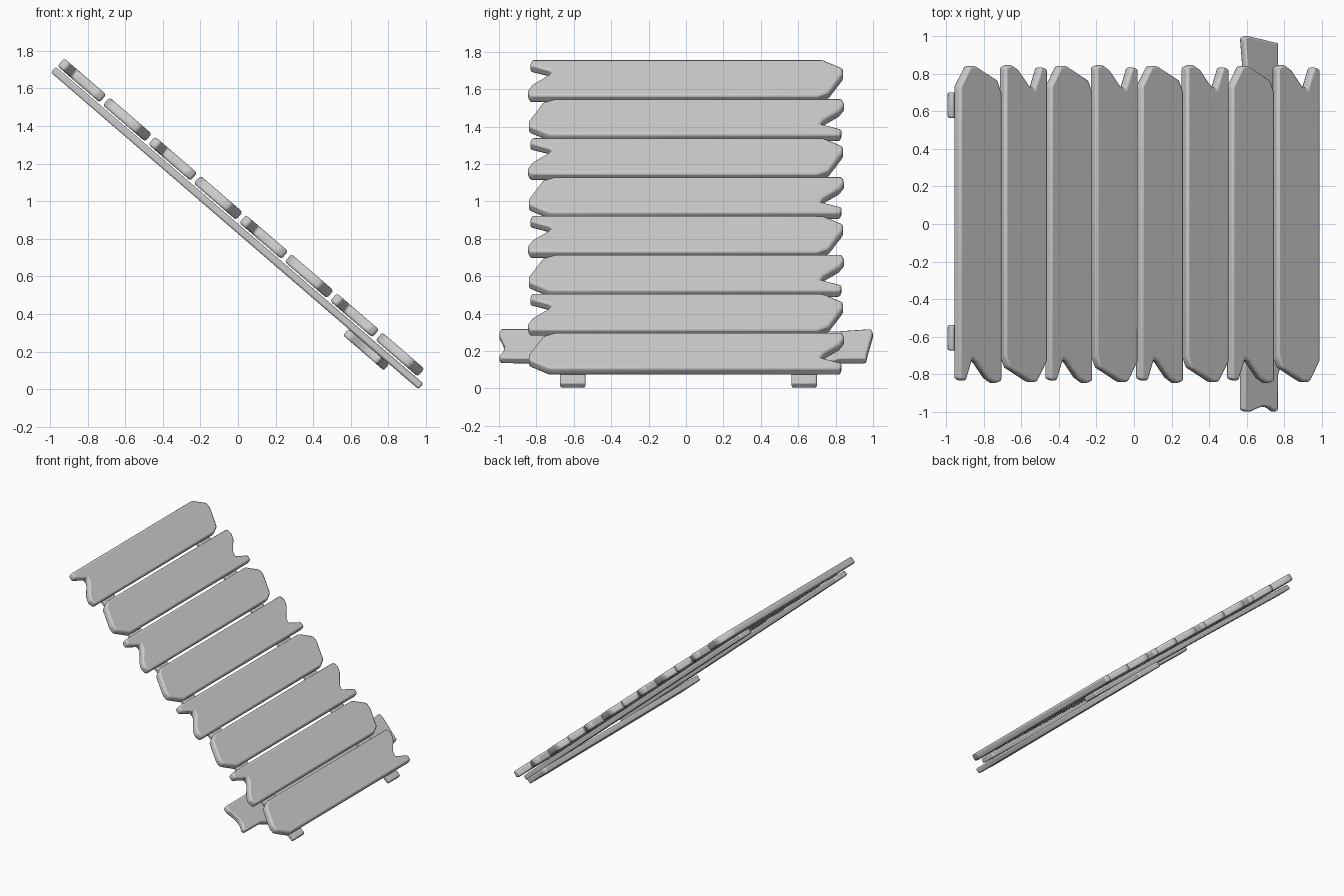
import bpy, bmesh, math
from mathutils import Matrix

if "Cube" in bpy.data.objects:
    bpy.data.objects.remove(bpy.data.objects["Cube"])

# Frame of the sloped ramp: local x runs down the slope, local z is its normal
ANGLE = math.radians(40.75)
RAMP = Matrix.Translation((-0.005, 0, 0.858)) @ Matrix.Rotation(ANGLE, 4, 'Y')


def board(name, outline, thick, place, bevel):
    """Extrude a flat outline into a bevelled board on the ramp."""
    bm = bmesh.new()
    face = bm.faces.new([bm.verts.new((x, y, -thick / 2)) for x, y in outline])
    ext = bmesh.ops.extrude_face_region(bm, geom=[face])
    for v in ext['geom']:
        if isinstance(v, bmesh.types.BMVert):
            v.co.z += thick
    bmesh.ops.recalc_face_normals(bm, faces=bm.faces)
    mesh = bpy.data.meshes.new(name)
    bm.to_mesh(mesh)
    bm.free()
    ob = bpy.data.objects.new(name, mesh)
    bpy.context.collection.objects.link(ob)
    ob.matrix_world = RAMP @ place
    mod = ob.modifiers.new("rounded_edges", 'BEVEL')
    mod.width, mod.segments = bevel, 2
    mod.limit_method, mod.angle_limit = 'ANGLE', math.radians(25)
    bpy.context.view_layer.objects.active = ob
    ob.select_set(True)
    bpy.ops.object.shade_smooth_by_angle(angle=math.radians(35))
    ob.select_set(False)
    return ob


# Planks: one ragged outline (split tail, pointed end), every second one turned round
W = 0.148
plank = [(-W, -0.825), (-W + 0.045, -0.835), (-W + 0.09, -0.72),
         (-W + 0.125, -0.735), (-W + 0.20, -0.82), (-W + 0.25, -0.848),
         (W, -0.835), (W, 0.70), (W - 0.03, 0.765), (-W + 0.115, 0.84),
         (-W + 0.07, 0.84), (-W, 0.73)]
STEP = 0.319
for i in range(8):
    turn = Matrix.Rotation(math.pi * (i % 2), 4, 'Z')
    place = Matrix.Translation((-0.021 + (i - 3.5) * STEP, 0, 0.056))
    board(f"plank_{i + 1}", plank, 0.055, place @ turn, 0.013)

# Two long rails under the planks
L = 1.29
for side, y in (("left", -0.605), ("right", 0.632)):
    rail = [(-L, -0.068), (L, -0.068), (L, 0.068), (-L, 0.068)]
    board(f"rail_{side}", rail, 0.04, Matrix.Translation((0, y, 0)), 0.01)

# Cross beam under the rails near the foot, with broken ends
beam = [(0.80, -0.99), (0.84, -1.0), (0.88, -0.985), (0.93, -0.97),
        (0.98, -0.975), (1.02, -1.0), (1.04, -0.99), (1.04, -0.80),
        (1.085, -0.70), (1.085, 0.72), (1.04, 0.82), (1.04, 0.965),
        (1.02, 0.965), (0.83, 1.0), (0.80, 0.99), (0.82, 0.80), (0.80, 0.0)]
board("cross_beam", beam, 0.045, Matrix.Translation((0, 0, -0.042)), 0.01)
